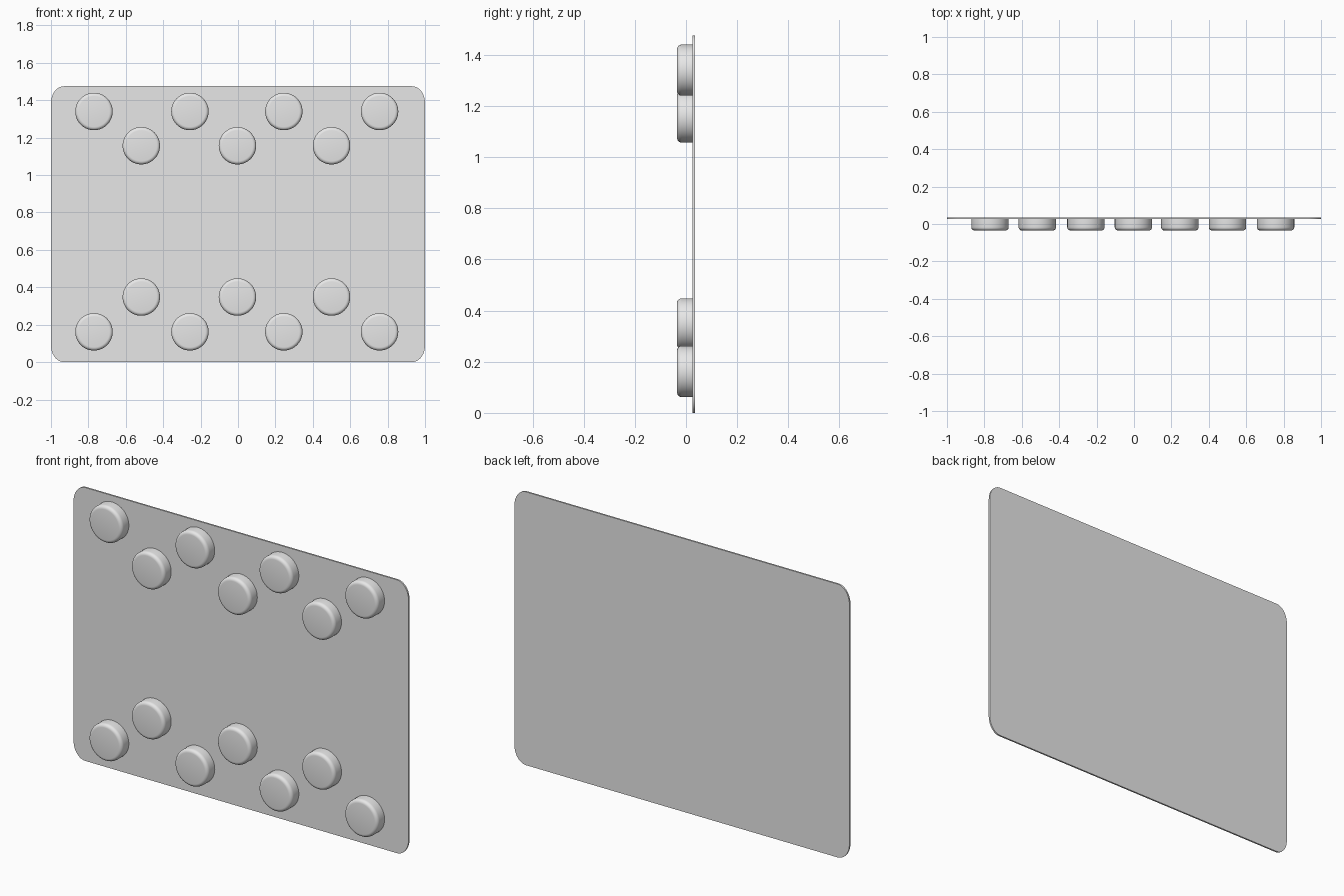
import bpy, bmesh
from math import sin, cos, pi, radians

cube = bpy.data.objects.get("Cube")
if cube:
    bpy.data.objects.remove(cube)

HEIGHT = 1.475
FRONT, JOIN, BACK = -0.035, 0.026, 0.035

grey = bpy.data.materials.new("light grey")
grey.use_nodes = True
grey.diffuse_color = (0.8, 0.8, 0.8, 1)
grey.node_tree.nodes["Principled BSDF"].inputs["Base Color"].default_value = (0.8, 0.8, 0.8, 1)


def finish(name, bm, angle):
    """Turn a bmesh into a named, smooth-shaded object."""
    bmesh.ops.recalc_face_normals(bm, faces=bm.faces)
    mesh = bpy.data.meshes.new(name)
    bm.to_mesh(mesh)
    bm.free()
    mesh.materials.append(grey)
    obj = bpy.data.objects.new(name, mesh)
    bpy.context.collection.objects.link(obj)
    bpy.ops.object.select_all(action='DESELECT')
    obj.select_set(True)
    bpy.context.view_layer.objects.active = obj
    bpy.ops.object.shade_smooth_by_angle(angle=radians(angle))
    return obj


def make_plate(rx=0.07, rz=0.09, steps=12):
    """Thin upright sheet with rounded corners."""
    bm = bmesh.new()
    outline = []
    for quarter, (sx, sz) in enumerate([(1, 1), (-1, 1), (-1, -1), (1, -1)]):
        cx, cz = sx * (1 - rx), HEIGHT / 2 + sz * (HEIGHT / 2 - rz)
        for i in range(steps + 1):
            a = (quarter + i / steps) * pi / 2
            outline.append(bm.verts.new((cx + rx * cos(a), JOIN, cz + rz * sin(a))))
    face = bm.faces.new(outline)
    out = bmesh.ops.extrude_face_region(bm, geom=[face])
    moved = [v for v in out["geom"] if isinstance(v, bmesh.types.BMVert)]
    bmesh.ops.translate(bm, verts=moved, vec=(0, BACK - JOIN, 0))
    return finish("back_plate", bm, 30)


def make_knob(name, x, z, radius=0.1, fillet=0.018, sides=64, steps=5):
    """Round button with a softened front rim, built from stacked rings."""
    profile = [(radius, JOIN)]
    for i in range(steps + 1):
        a = i / steps * pi / 2
        profile.append((radius - fillet + fillet * cos(a), FRONT + fillet - fillet * sin(a)))
    bm = bmesh.new()
    rings = [[bm.verts.new((x + r * cos(2 * pi * k / sides), y, z + r * sin(2 * pi * k / sides)))
              for k in range(sides)] for r, y in profile]
    for low, high in zip(rings, rings[1:]):
        for k in range(sides):
            n = (k + 1) % sides
            bm.faces.new((low[k], low[n], high[n], high[k]))
    bm.faces.new(rings[0])
    bm.faces.new(rings[-1])
    return finish(name, bm, 30)


make_plate()

# Zigzag rows of buttons along the top and bottom edges
rows = {
    "top_outer": (1.34, (-0.77, -0.257, 0.245, 0.757)),
    "top_inner": (1.157, (-0.517, -0.003, 0.5)),
    "bottom_inner": (0.348, (-0.517, -0.003, 0.5)),
    "bottom_outer": (0.162, (-0.77, -0.257, 0.245, 0.757)),
}
for row, (z, xs) in rows.items():
    for i, x in enumerate(xs):
        make_knob(f"{row}_button_{i + 1}", x, z)
